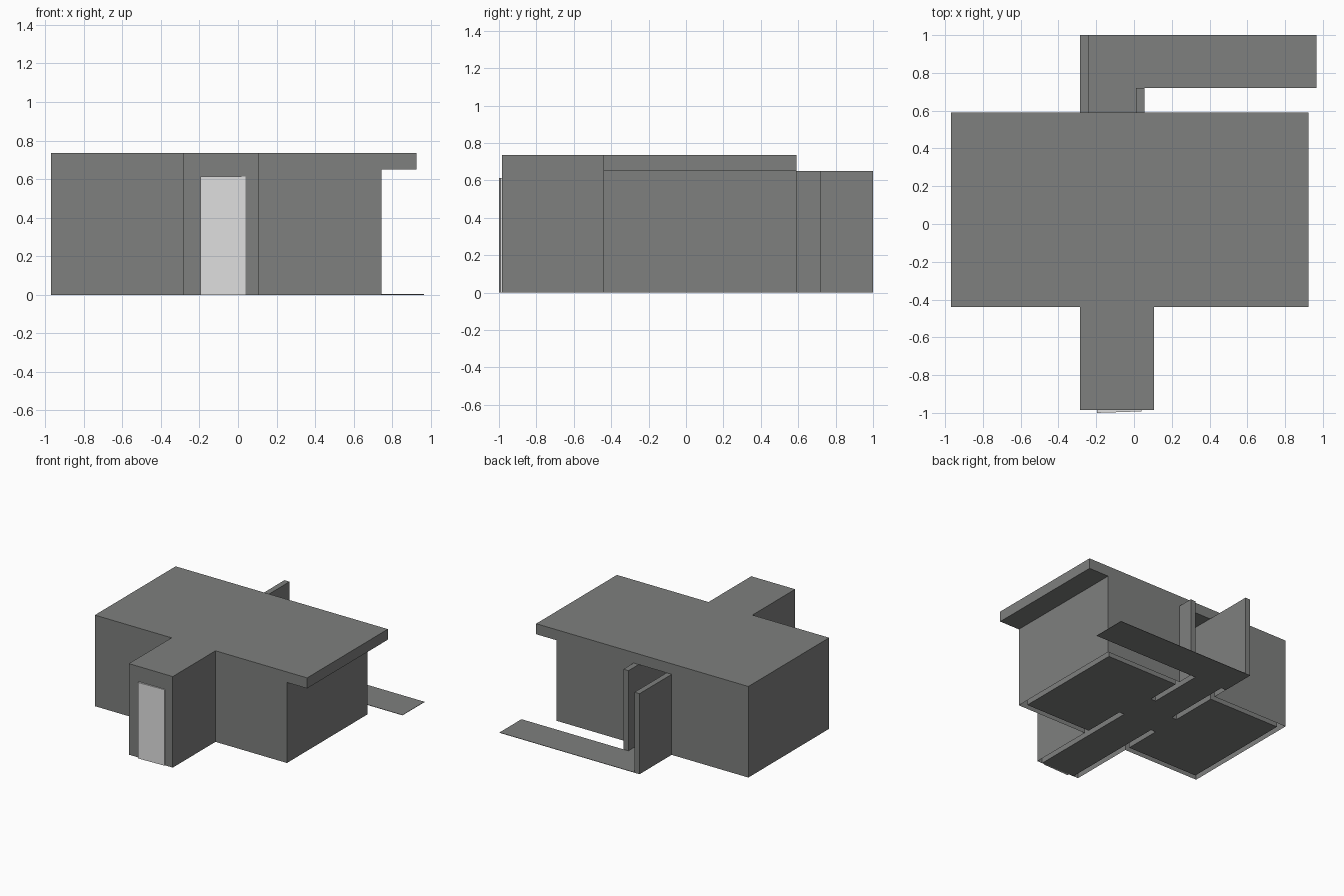
import bpy
import bmesh

cube = bpy.data.objects.get("Cube")
if cube:
    bpy.data.objects.remove(cube, do_unlink=True)

WALL_TOP, ROOF_TOP, T = 0.65, 0.735, 0.045
FRONT, BACK, ENTRY = -0.44, 0.59, -0.985


def material(name, value):
    mat = bpy.data.materials.new(name)
    mat.use_nodes = True
    mat.diffuse_color = (*value, 1)
    mat.node_tree.nodes["Principled BSDF"].inputs["Base Color"].default_value = (*value, 1)
    return mat


grey = material("wall grey", (0.21, 0.215, 0.21))
pale = material("door pale grey", (0.74, 0.74, 0.74))


def prism(name, outline, z0, z1, mat, open_bottom=False):
    """Extrude a plan outline from z0 to z1."""
    bm = bmesh.new()
    base = bm.faces.new([bm.verts.new((x, y, z0)) for x, y in outline])
    top = bmesh.ops.extrude_face_region(bm, geom=[base], use_keep_orig=True)
    verts = [v for v in top["geom"] if isinstance(v, bmesh.types.BMVert)]
    bmesh.ops.translate(bm, verts=verts, vec=(0, 0, z1 - z0))
    bmesh.ops.recalc_face_normals(bm, faces=bm.faces)
    if open_bottom:
        bmesh.ops.delete(bm, geom=[base], context="FACES_ONLY")
    mesh = bpy.data.meshes.new(name)
    bm.to_mesh(mesh)
    bm.free()
    mesh.materials.append(mat)
    obj = bpy.data.objects.new(name, mesh)
    bpy.context.collection.objects.link(obj)
    return obj


def rect(x0, x1, y0, y1):
    return [(x0, y0), (x1, y0), (x1, y1), (x0, y1)]


def room_outline(side, hall, passage, outer, back_end, back_in, hall_in):
    """Plan of a C-shaped room wall with its hall and passage partitions."""
    t = side * T
    return [
        (passage, back_in), (passage, back_end), (passage + t, back_end),
        (passage + t, BACK), (outer, BACK), (outer, FRONT),
        (hall + t, FRONT), (hall + t, ENTRY), (hall, ENTRY),
        (hall, hall_in), (hall + t, hall_in), (hall + t, FRONT + T),
        (outer - t, FRONT + T), (outer - t, BACK - T),
        (passage + t, BACK - T), (passage + t, back_in),
    ]


# Hollow walls on each side of the central hall
left = room_outline(1, 0.062, 0.01, 0.745, 0.72, 0.26, -0.04)
right = room_outline(-1, -0.24, -0.24, -0.97, 1.0, 0.15, -0.09)
prism("left_room_walls", left, 0, WALL_TOP, grey, True)
prism("right_room_walls", right, 0, WALL_TOP, grey, True)

# Floor fills the space between the walls
inner_left = left[8:] + left[:2]
inner_right = right[8:] + right[:1] + [(-0.24, 0.72)]
prism("floor", inner_left + inner_right[::-1], 0, 0.003, grey)

# Path behind the house
prism("back_path", rect(-0.285, 0.965, 0.72, 1.0), 0, 0.003, grey)

# Flat roof covering the house, the side overhang and the entrance hall
roof = [(-0.97, FRONT), (-0.285, FRONT), (-0.285, ENTRY), (0.107, ENTRY),
        (0.107, FRONT), (0.925, FRONT), (0.925, BACK), (-0.97, BACK)]
prism("roof", roof, WALL_TOP, ROOF_TOP, grey)

# Entrance wall and door
prism("entrance_wall", rect(-0.24, 0.062, ENTRY, ENTRY + 0.01), 0, WALL_TOP, grey)
door = [(-0.195, -1.0), (0.04, -0.992), (0.04, ENTRY), (-0.195, ENTRY)]
prism("front_door", door, 0, 0.613, pale)
